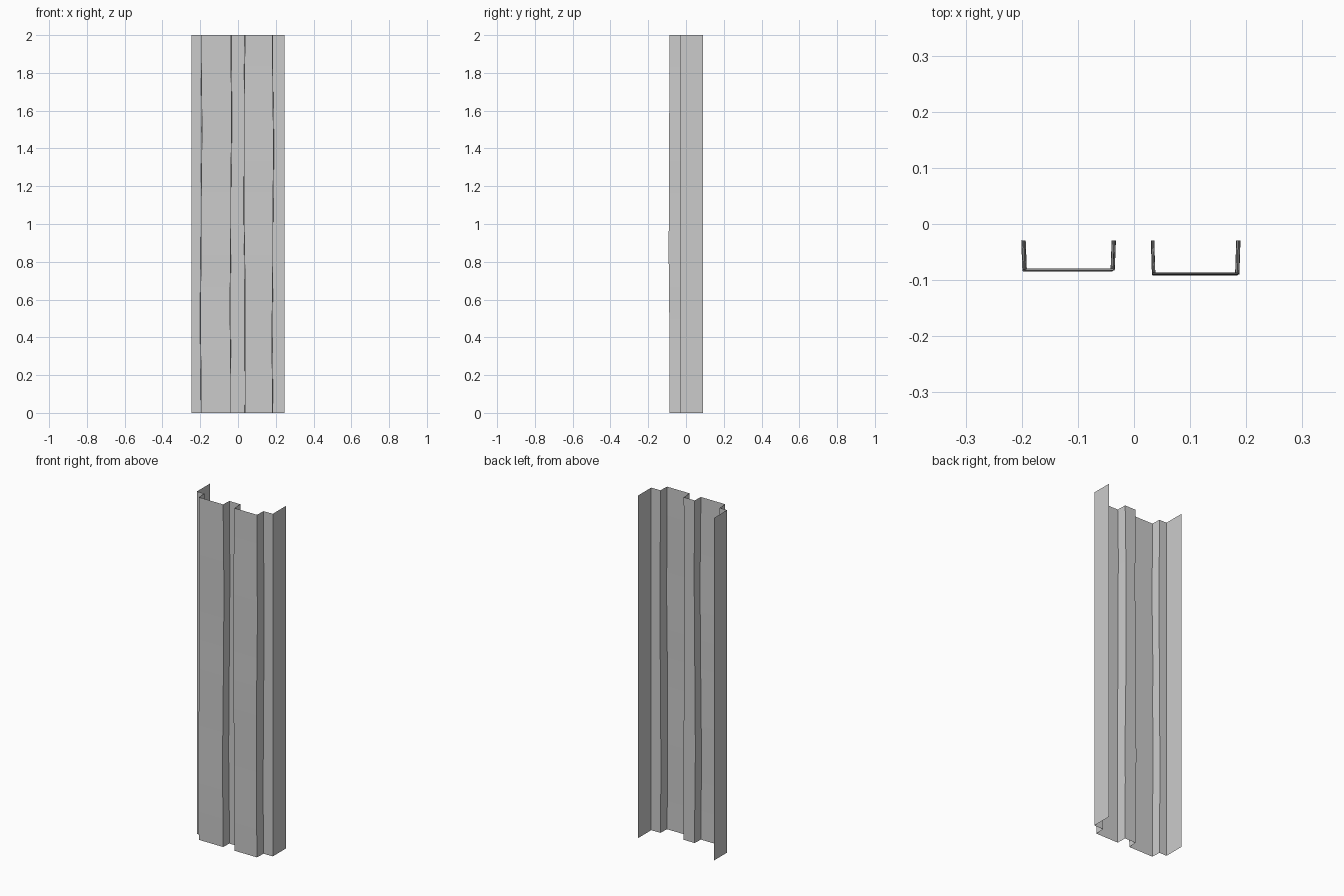
import bpy, bmesh, math

if "Cube" in bpy.data.objects:
    bpy.data.objects.remove(bpy.data.objects["Cube"])

HEIGHT, SECTIONS = 2.0, 12
RECESS_Y, BACK_Y, HALF_W = -0.029, 0.091, 0.245


def loft(name, profile_at):
    """Open sheet lofted up z through the profile given at each height."""
    bm = bmesh.new()
    rows = []
    for i in range(SECTIONS + 1):
        t = i / SECTIONS
        rows.append([bm.verts.new((x, y, t * HEIGHT)) for x, y in profile_at(t)])
    for a, b in zip(rows, rows[1:]):
        for j in range(len(a) - 1):
            bm.faces.new((a[j], a[j + 1], b[j + 1], b[j]))
    mesh = bpy.data.meshes.new(name)
    bm.to_mesh(mesh)
    bm.free()
    obj = bpy.data.objects.new(name, mesh)
    bpy.context.collection.objects.link(obj)
    return obj


def ripple(t, amp, phase):
    """Gentle unevenness of the pressed metal along its height."""
    return amp * (0.75 * math.sin(2 * math.pi * t + phase)
                  + 0.25 * math.sin(6 * math.pi * t + 2 * phase))


def channel(x0, x1, y, phase):
    """One pressed rib: recess edge, web, front face, web, recess edge."""
    a = x0 + ripple(phase[0], 0.004, phase[1])
    b = x1 + ripple(phase[0], 0.004, phase[2])
    y += ripple(phase[0], 0.003, phase[1] + 1)
    return [(a - 0.002, RECESS_Y), (a, y), (b, y), (b + 0.002, RECESS_Y)]


# ribbed front sheet with two uneven channels
def sheet_profile(t):
    return ([(-HALF_W, RECESS_Y)]
            + channel(-0.195, -0.038, -0.082, (t, math.pi, 2.9))
            + channel(0.035, 0.184, -0.089, (t, 0.6, 3.6))
            + [(HALF_W, RECESS_Y)])


loft("ribbed_sheet", sheet_profile)

# flat side flanges folded toward the back
loft("left_flange", lambda t: [(-HALF_W, BACK_Y), (-HALF_W, RECESS_Y)])
loft("right_flange", lambda t: [(HALF_W, RECESS_Y), (HALF_W, BACK_Y)])
